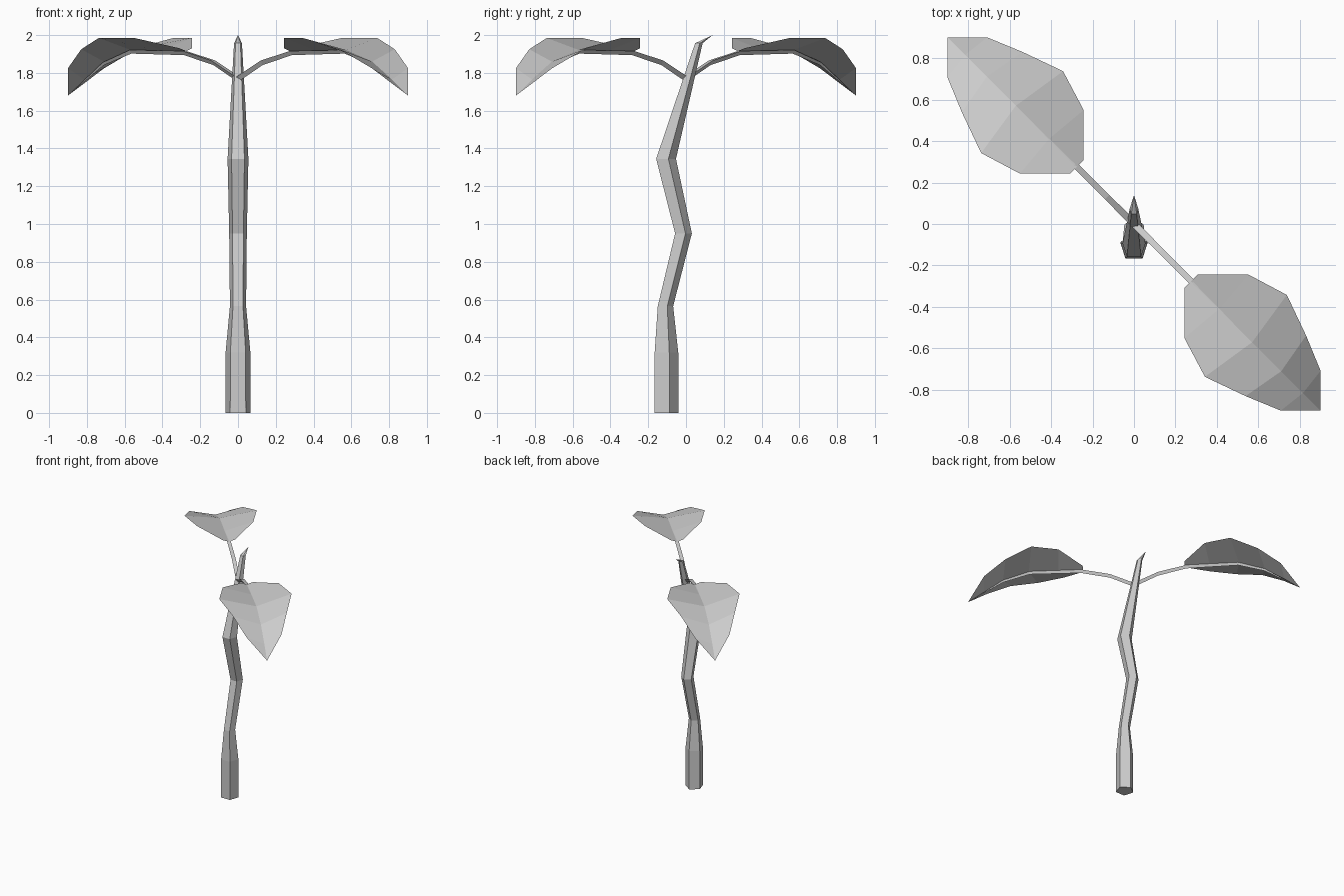
import bpy, bmesh, math
from mathutils import Vector, Matrix

if "Cube" in bpy.data.objects:
    bpy.data.objects.remove(bpy.data.objects["Cube"])


def finish(bm, name):
    bmesh.ops.remove_doubles(bm, verts=bm.verts, dist=0.0005)
    mesh = bpy.data.meshes.new(name)
    bm.to_mesh(mesh)
    bm.free()
    obj = bpy.data.objects.new(name, mesh)
    bpy.context.collection.objects.link(obj)
    return obj


def loft(name, rings):
    """Skin a list of equal-length point rings, closing both ends."""
    bm = bmesh.new()
    loops = [[bm.verts.new(p) for p in ring] for ring in rings]
    n = len(loops[0])
    for a, b in zip(loops, loops[1:]):
        for i in range(n):
            j = (i + 1) % n
            bm.faces.new((a[i], a[j], b[j], b[i]))
    bm.faces.new(loops[0][::-1])
    bm.faces.new(loops[-1])
    bmesh.ops.remove_doubles(bm, verts=bm.verts, dist=0.0005)
    bmesh.ops.recalc_face_normals(bm, faces=bm.faces)
    return finish(bm, name)


# Crooked five-sided stalk: (y, z, radius)
stalk = [(-0.11, 0, 0.07), (-0.11, 0.32, 0.069), (-0.113, 0.565, 0.045),
         (-0.018, 0.95, 0.049), (-0.111, 1.345, 0.058), (0.066, 1.957, 0.022)]
rings = []
for y, z, r in stalk:
    angles = [math.radians(90 + 72 * i) for i in range(5)]
    rings.append([(r * math.cos(a), y + r * math.sin(a), z) for a in angles])
rings.append([(0, 0.14, 2.0 + i * 1e-6) for i in range(5)])
loft("stalk", rings)

# Leaf stem centre line and leaf outline, in front-right diagonal terms
stem = [(0.0, 1.768, 0.016), (0.13, 1.856, 0.015), (0.285, 1.908, 0.014),
        (0.565, 1.914, 0.012), (0.71, 1.85, 0.009), (0.9, 1.68, 0.0002)]
midrib = [(0.275, 1.915), (0.41, 1.918), (0.57, 1.922), (0.71, 1.86), (0.815, 1.765)]
edge = [(0.308, -0.243, 1.93), (0.55, -0.243, 1.985), (0.737, -0.342, 1.985),
        (0.83, -0.538, 1.925), (0.9, -0.708, 1.825)]
side = Vector((1, 1, 0)).normalized()

for label, turn in (("front", 0), ("back", math.pi)):
    spin = Matrix.Rotation(turn, 4, 'Z')

    # Thin three-sided stem tapering to the leaf tip
    rings = []
    for d, z, r in stem:
        c = Vector((d, -d, z))
        up = Vector((0, 0, r))
        rings.append([spin @ p for p in (c + side * r + up * 0.6,
                                         c - side * r + up * 0.6, c - up)])
    loft(label + "_leaf_stem", rings)

    # Folded leaf blade, one half on each side of the midrib
    bm = bmesh.new()
    tip = (0.9, -0.9, 1.68)
    for half in (1, -1):
        mid = [bm.verts.new(spin @ Vector((d, -d, z))) for d, z in midrib]
        out = [bm.verts.new(spin @ Vector((x, y, z) if half > 0 else (-y, -x, z)))
               for x, y, z in edge]
        end = bm.verts.new(spin @ Vector(tip))
        for i in range(4):
            quad = (mid[i], mid[i + 1], out[i + 1], out[i])
            bm.faces.new(quad if half > 0 else quad[::-1])
        last = (mid[4], end, out[4])
        bm.faces.new(last if half > 0 else last[::-1])
    finish(bm, label + "_leaf")
